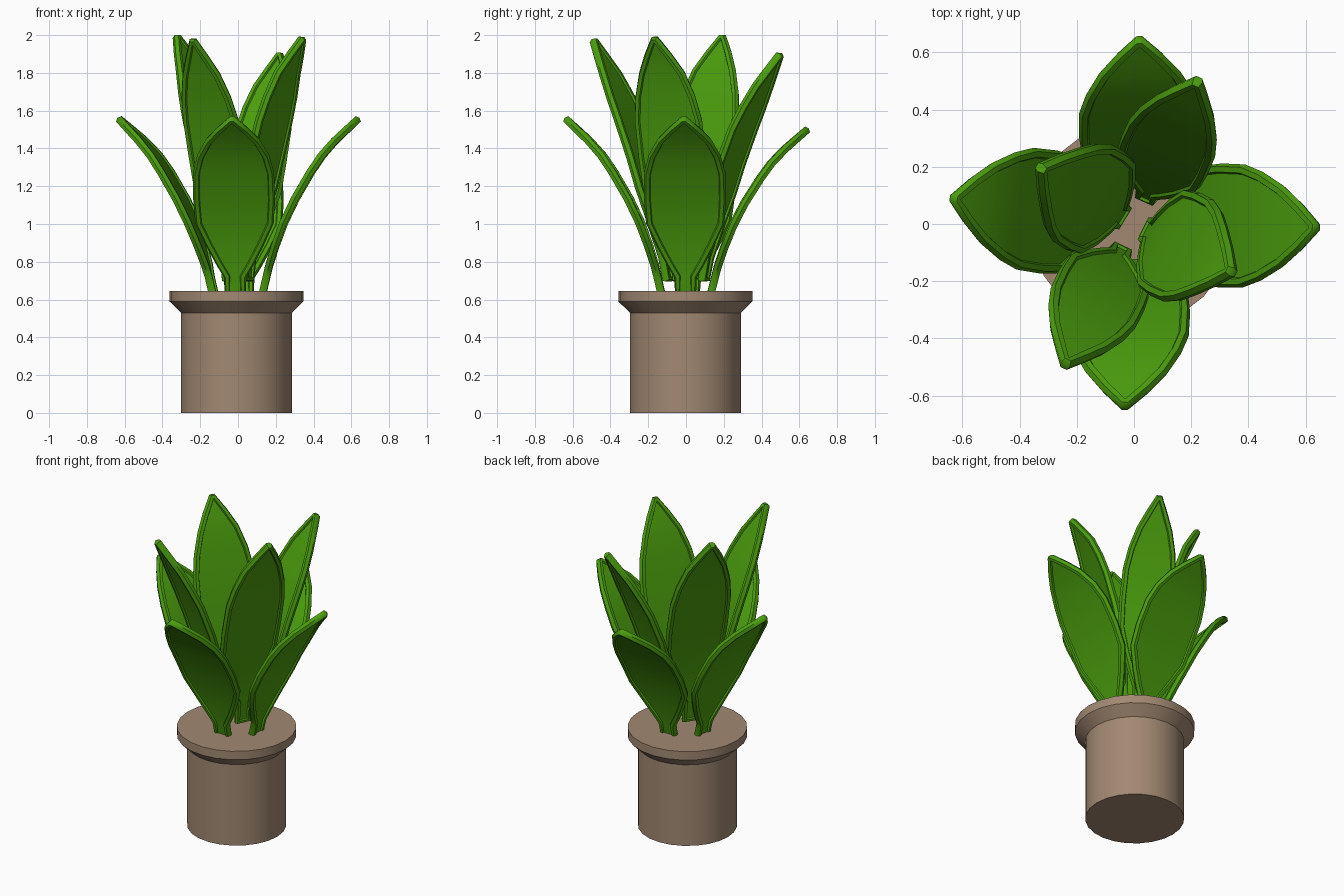
import bpy, bmesh, math
from mathutils import Vector

if "Cube" in bpy.data.objects:
    bpy.data.objects.remove(bpy.data.objects["Cube"])


def material(name, color):
    m = bpy.data.materials.new(name)
    m.diffuse_color = (*color, 1)
    m.use_nodes = True
    m.node_tree.nodes["Principled BSDF"].inputs["Base Color"].default_value = m.diffuse_color
    return m


CLAY = material("clay", (0.36, 0.25, 0.17))
GREEN = material("leaf_green", (0.07, 0.34, 0.004))


def finish(bm, name, mat, angle):
    bmesh.ops.recalc_face_normals(bm, faces=bm.faces)
    me = bpy.data.meshes.new(name)
    bm.to_mesh(me)
    bm.free()
    me.materials.append(mat)
    ob = bpy.data.objects.new(name, me)
    bpy.context.collection.objects.link(ob)
    bpy.ops.object.select_all(action='DESELECT')
    ob.select_set(True)
    bpy.context.view_layer.objects.active = ob
    bpy.ops.object.shade_smooth_by_angle(angle=math.radians(angle))


# Pot: lathed profile with a flared rim and flat top
def pot(profile, sides=24):
    bm = bmesh.new()
    rings = [[bm.verts.new((-0.008 + r * math.cos(math.tau * i / sides),
                            -0.003 + r * math.sin(math.tau * i / sides), z))
              for i in range(sides)] for r, z in profile]
    for a, b in zip(rings, rings[1:]):
        for i in range(sides):
            j = (i + 1) % sides
            bm.faces.new((a[i], a[j], b[j], b[i]))
    bm.faces.new(rings[0][::-1])
    bm.faces.new(rings[-1])
    finish(bm, "pot", CLAY, 30)


pot([(0.294, 0), (0.294, 0.53), (0.355, 0.59), (0.355, 0.645)])

# Leaf outline: (fraction of length, fraction of half width)
OUTLINE = [(0, .28), (.09, .28), (.15, .45), (.25, .7), (.37, .96), (.5, 1),
           (.65, .99), (.75, .88), (.85, .67), (.93, .4), (1, .06)]


def along(path, t):
    pts = [Vector(p) for p in path]
    lens = [(b - a).length for a, b in zip(pts, pts[1:])]
    d = t * sum(lens)
    for a, b, n in zip(pts, pts[1:], lens):
        if d <= n + 1e-6:
            return a.lerp(b, d / n)
        d -= n
    return pts[-1]


# Leaf: thin blade following a side path, edged by a raised rim
def leaf(name, path, azimuth, half_width, offset=(0, 0), rim=0.02):
    a = math.radians(azimuth)
    out = Vector((math.cos(a), math.sin(a), 0))
    side = Vector((-math.sin(a), math.cos(a), 0))
    up = Vector((0, 0, 1))
    shift = Vector((*offset, 0))
    left, right, normals = [], [], []
    for t, w in OUTLINE:
        p = along(path, t)
        d = (along(path, min(t + .06, 1)) - along(path, max(t - .06, 0))).normalized()
        c = shift + out * p.x + up * p.y
        s = side * max(w * half_width - rim, 0.006)
        left.append(c + s)
        right.append(c - s)
        normals.append(out * d.y - up * d.x)

    bm = bmesh.new()
    # Blade
    rows = [[bm.verts.new(p + n * h) for p, h in
             ((l, .01), (r, .01), (r, -.01), (l, -.01))]
            for l, r, n in zip(left, right, normals)]
    for a_row, b_row in zip(rows, rows[1:]):
        for i in range(4):
            j = (i + 1) % 4
            bm.faces.new((a_row[i], a_row[j], b_row[j], b_row[i]))
    bm.faces.new(rows[0])
    bm.faces.new(rows[-1])
    # Rim, six-sided
    loop = left + right[::-1]
    norm = normals + normals[::-1]
    count = len(loop)
    rings = []
    for i in range(count):
        d = ((loop[(i + 1) % count] - loop[i]).normalized()
             + (loop[i] - loop[i - 1]).normalized()).normalized()
        lat = d.cross(norm[i]).normalized()
        rings.append([bm.verts.new(loop[i] + lat * rim * math.cos(k * math.tau / 6)
                                   + norm[i] * rim * 1.15 * math.sin(k * math.tau / 6))
                      for k in range(6)])
    for i in range(count):
        r0, r1 = rings[i], rings[(i + 1) % count]
        for k in range(6):
            m = (k + 1) % 6
            bm.faces.new((r0[k], r0[m], r1[m], r1[k]))
    finish(bm, name, GREEN, 50)


# Four outer leaves, arching outward
OUTER = [(.13, .63), (.165, .78), (.225, .97), (.335, 1.2), (.47, 1.4), (.63, 1.55)]
LOW = [(r * 1.01, .63 + (z - .63) * .94) for r, z in OUTER]
leaf("outer_leaf_front", OUTER, -92, .217, (-.01, 0))
leaf("outer_leaf_right", OUTER, -1, .217)
leaf("outer_leaf_left", OUTER, 172, .217)
leaf("outer_leaf_back", LOW, 91, .217, (.03, 0))

# Four inner leaves, taller; two upright and two leaning
UPRIGHT = [(.055, .71), (.085, 1.0), (.135, 1.25), (.225, 1.6), (.29, 1.8), (.375, 1.975)]
LEANING = [(.105, .71), (.16, 1.0), (.23, 1.28), (.32, 1.53), (.425, 1.76), (.54, 1.965)]
LEANING_LOW = [(r, .71 + (z - .71) * .94) for r, z in LEANING]
leaf("inner_leaf_right", UPRIGHT, -26, .2)
leaf("inner_leaf_left", [(r, z + .01) for r, z in UPRIGHT], 149, .2)
leaf("inner_leaf_front", LEANING, -116, .165)
leaf("inner_leaf_back", LEANING_LOW, 66, .165)
